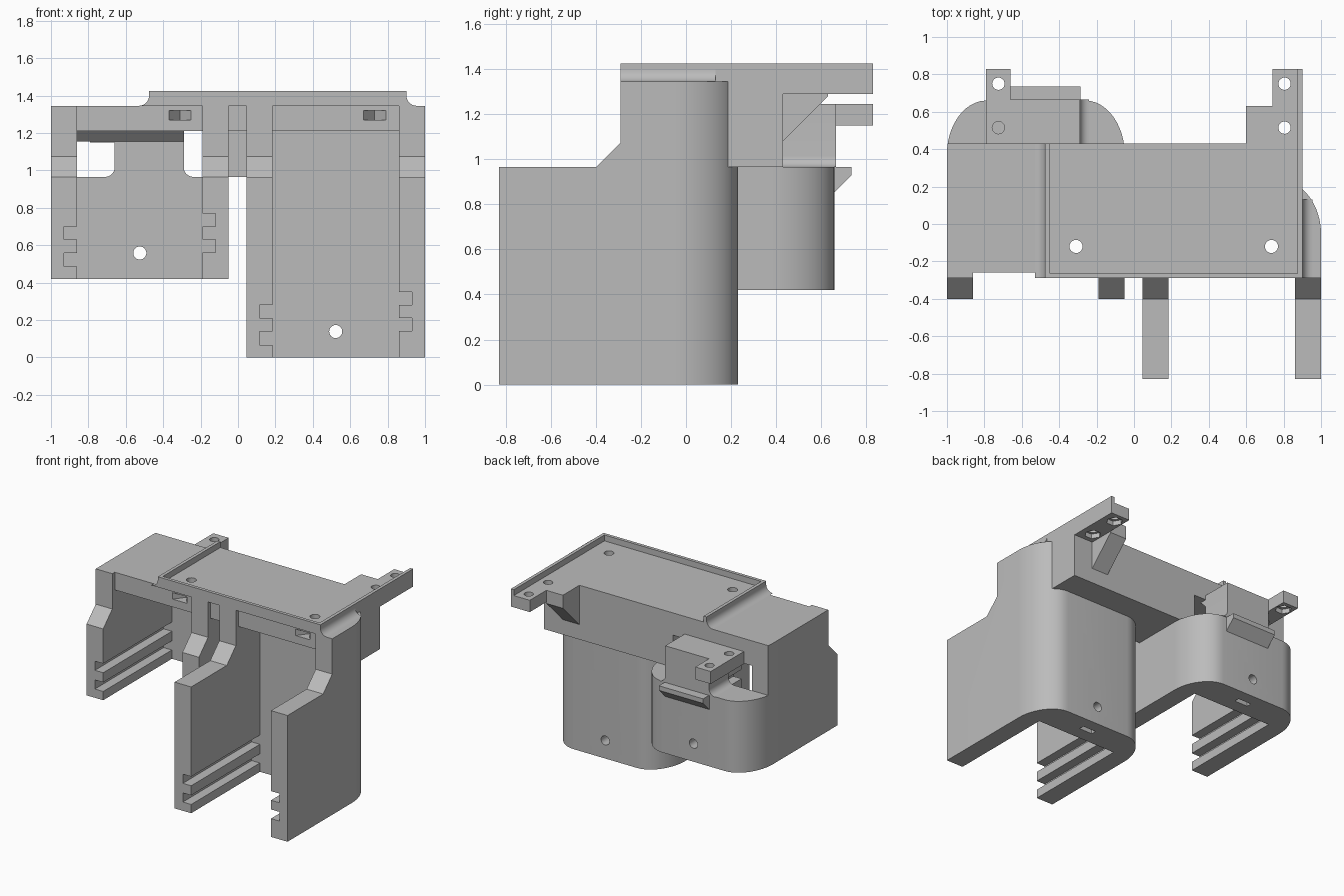
import bpy
import bmesh
from math import cos, sin, pi, radians

cube = bpy.data.objects.get("Cube")
if cube:
    bpy.data.objects.remove(cube)

grey = bpy.data.materials.new("plain_grey")
grey.use_nodes = True
GREY = (0.5, 0.5, 0.5, 1)
grey.diffuse_color = GREY
grey.node_tree.nodes["Principled BSDF"].inputs["Base Color"].default_value = GREY

TOP, SHOULDER, CEILING, FLOOR, RIM = 1.345, 0.965, 1.21, 1.38, 1.425
FRONT, BACK = -0.29, 0.43


def prism(name, pts, axis, a, b):
    """Extrude a 2D profile along an axis; profile order is the other two axes."""
    place = {"x": lambda p, t: (t, p[0], p[1]),
             "y": lambda p, t: (p[0], t, p[1]),
             "z": lambda p, t: (p[0], p[1], t)}[axis]
    bm = bmesh.new()
    low = [bm.verts.new(place(p, a)) for p in pts]
    high = [bm.verts.new(place(p, b)) for p in pts]
    bm.faces.new(low)
    bm.faces.new(high)
    for i in range(len(pts)):
        j = (i + 1) % len(pts)
        bm.faces.new((low[i], low[j], high[j], high[i]))
    bmesh.ops.recalc_face_normals(bm, faces=bm.faces)
    mesh = bpy.data.meshes.new(name)
    bm.to_mesh(mesh)
    bm.free()
    mesh.materials.append(grey)
    obj = bpy.data.objects.new(name, mesh)
    bpy.context.collection.objects.link(obj)
    return obj


def box(name, x0, x1, y0, y1, z0, z1):
    return prism(name, [(x0, y0), (x1, y0), (x1, y1), (x0, y1)], "z", z0, z1)


def rod(name, u, v, r, axis, a, b, n=24):
    pts = [(u + r * cos(2 * pi * i / n), v + r * sin(2 * pi * i / n)) for i in range(n)]
    return prism(name, pts, axis, a, b)


def arc(cx, cz, r, start, end, n=8):
    return [(cx + r * cos(radians(start + (end - start) * i / n)),
             cz + r * sin(radians(start + (end - start) * i / n))) for i in range(n + 1)]


def cut(obj, cutters):
    for c in cutters:
        c.hide_render = True
        mod = obj.modifiers.new("cut", "BOOLEAN")
        mod.operation = "DIFFERENCE"
        mod.solver = "EXACT"
        mod.object = c
    bpy.context.view_layer.update()
    deps = bpy.context.evaluated_depsgraph_get()
    mesh = bpy.data.meshes.new_from_object(obj.evaluated_get(deps))
    obj.modifiers.clear()
    obj.data = mesh
    for c in cutters:
        bpy.data.objects.remove(c)


def corner(t):
    """Sweeping rear corner: inset from the side and from the back."""
    s = 1 - t
    return (3 * s * t * t * 0.09 + t ** 3 * 0.21, s ** 3 * 0.28 + 3 * s * s * t * 0.14)


def shell(name, x0, x1, front, back, bottom, grooves_left, grooves_right):
    """U-shaped holder with grooved side walls, a roof and a thick back."""
    sweep = [corner(i / 12) for i in range(13)]
    plan = [(x0, front), (x1, front)]
    plan += [(x1 - dx, back - dy) for dx, dy in sweep]
    plan += [(x0 + dx, back - dy) for dx, dy in reversed(sweep)]
    obj = prism(name, plan, "z", bottom, TOP)
    in0, in1, wall = x0 + 0.14, x1 - 0.14, back - 0.23
    mid = (x0 + x1) / 2
    slope = [(-1, SHOULDER), (-0.4, SHOULDER), (FRONT, 1.075), (FRONT, 2), (-1, 2)]
    cutters = [
        prism("slope_cut", slope, "x", -2, 2),
        box("cavity_cut", in0, in1, -2, wall, -1, CEILING),
        box("lip_cut", in0, in1, -2, -0.26, CEILING - 0.1, 2),
        rod("screw_cut", mid, bottom + 0.138, 0.035, "y", wall - 0.1, back + 0.1),
        box("nut_cut", mid - 0.055, mid + 0.055, back - 0.13, back - 0.09,
            bottom - 0.1, bottom + 0.2),
    ]
    for z in grooves_left:
        cutters.append(box("groove_cut", in0 - 0.07, in0 + 0.05, -2, wall, z, z + 0.07))
    for z in grooves_right:
        cutters.append(box("groove_cut", in1 - 0.05, in1 + 0.07, -2, wall, z, z + 0.07))
    return obj, cutters


def lip_slot(x):
    obj = prism("slot_cut", [(x, -0.3), (x + 0.12, -0.3), (x + 0.12, -0.26),
                             (x + 0.06, -0.18), (x, -0.26)], "z", 1.27, 1.32)
    return obj


def plate_hole(x):
    return rod("hole_cut", x, -0.12, 0.035, "z", 1, 2)


# Short holder: rear part stops at shoulder height
short, cuts = shell("short_holder", -1, -0.05, -0.4, 0.66, 0.42, (0.487, 0.63), (0.56, 0.70))
cuts += [box("rear_cut", -2, 1, BACK, 2, SHOULDER, 2), lip_slot(-0.37), plate_hole(-0.31)]
cut(short, cuts)

# Tall holder
tall, cuts = shell("tall_holder", 0.045, 1, -0.83, 0.23, 0, (0.067, 0.21), (0.14, 0.28))
cut(tall, cuts + [lip_slot(0.67), plate_hole(0.735)])

# Rear beam and bridge between the holders
box("rear_beam", -0.06, 0.9, 0.0, BACK, SHOULDER, TOP)
box("roof_bridge", -0.06, 0.05, -0.26, BACK, CEILING, TOP)

# Tray with a raised rim on three sides
tray = box("tray_floor", -0.475, 0.9, FRONT, BACK, TOP, FLOOR)
cut(tray, [plate_hole(-0.31), plate_hole(0.735)])
box("tray_rim_front", -0.475, 0.9, FRONT, FRONT + 0.025, TOP, RIM)
box("tray_rim_left", 0.875, 0.9, FRONT, 0.83, TOP, RIM)
box("tray_rim_right", -0.475, -0.45, FRONT, BACK, TOP, RIM)

# Coved fillets along the tray sides
prism("tray_fillet_left", [(0.9, TOP)] + arc(0.955, 1.4, 0.055, 180, 270), "y", FRONT, 0.13)
prism("tray_fillet_right", [(-0.475, TOP)] + arc(-0.53, 1.4, 0.055, 0, -90), "y", FRONT, BACK)


def drill(obj, x, bottom):
    """Two screw holes with hexagonal nut pockets underneath."""
    cutters = []
    for y in (0.515, 0.75):
        cutters.append(rod("hole_cut", x, y, 0.033, "z", 1, 2))
        cutters.append(rod("hex_cut", x, y, 0.058, "z", bottom - 0.05, bottom + 0.035, 6))
    cut(obj, cutters)


# Left mounting bracket and its brace
bracket = prism("left_bracket", [(0.6, BACK), (0.9, BACK), (0.9, 0.83), (0.74, 0.83),
                                 (0.74, 0.63), (0.6, 0.63)], "z", 1.29, FLOOR)
drill(bracket, 0.805, 1.29)
prism("left_brace", [(BACK, 1.08), (0.63, 1.28), (0.63, 1.29), (BACK, 1.29)], "x", 0.6, 0.74)

# Right mounting bracket on a filleted post
bracket = box("right_bracket", -0.79, -0.66, BACK, 0.83, 1.15, 1.245)
drill(bracket, -0.725, 1.15)
post = [(-0.66, 1.245)] + arc(-0.71, 1.015, 0.05, 0, -90)
post += arc(-0.24, 1.015, 0.05, 270, 180) + [(-0.29, 1.245)]
prism("right_post", post, "y", BACK, 0.665)
prism("right_lintel", [(0.375, CEILING), (BACK, 1.155), (BACK, CEILING)], "x", -0.86, -0.29)

# Ledge behind the short holder
prism("rear_ledge", [(0.65, 0.845), (0.735, 0.93), (0.735, SHOULDER), (0.65, SHOULDER)],
      "x", -0.66, -0.285)

# Smooth curved faces, keep edges sharp
for obj in bpy.context.scene.objects:
    if obj.type == "MESH":
        obj.data.shade_smooth()
        obj.data.set_sharp_from_angle(angle=radians(30))
